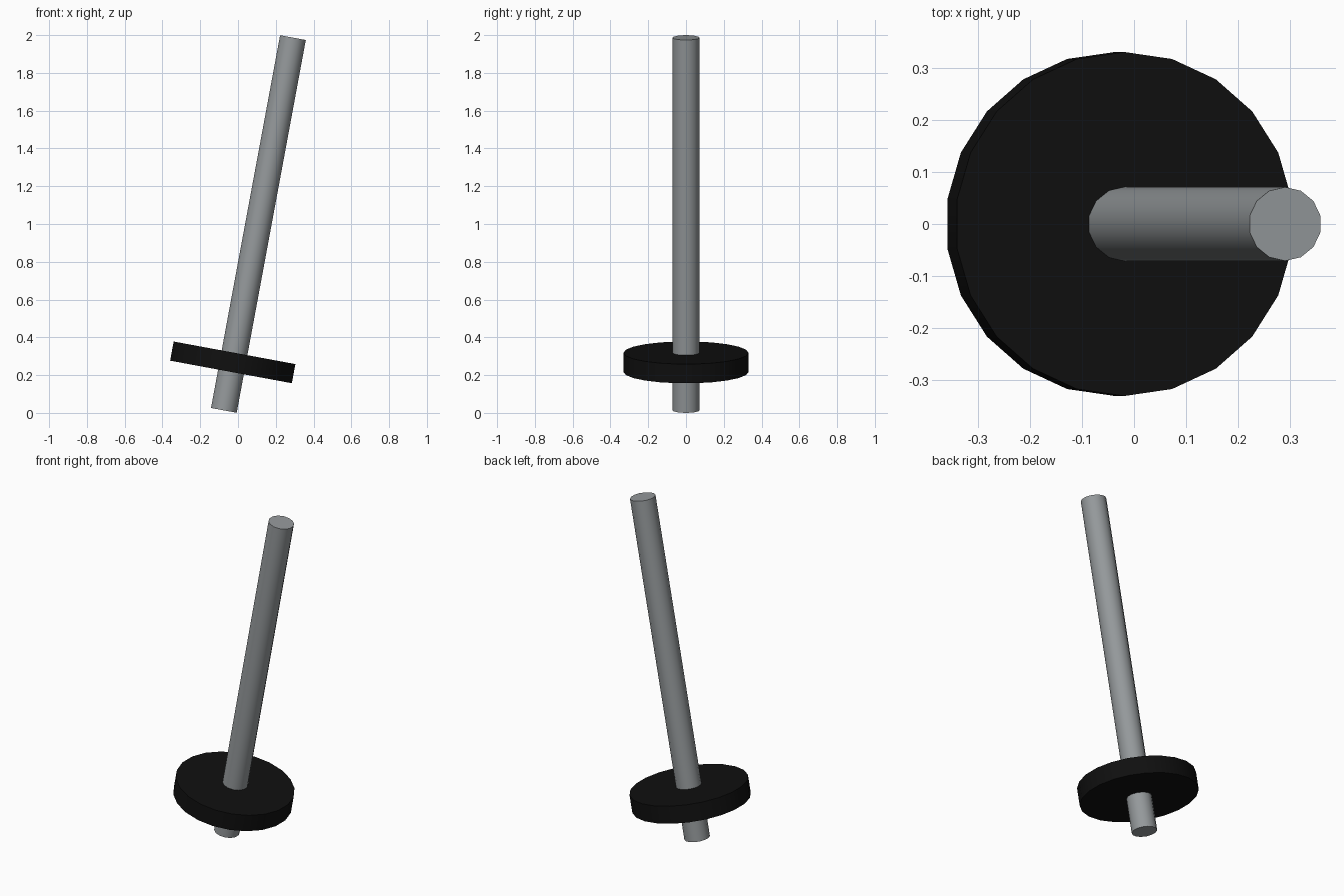
import bpy
from math import radians
from mathutils import Matrix, Vector

cube = bpy.data.objects.get("Cube")
if cube:
    bpy.data.objects.remove(cube, do_unlink=True)

TILT = radians(10.5)


def material(name, rgb):
    mat = bpy.data.materials.new(name)
    mat.use_nodes = True
    color = (*rgb, 1.0)
    mat.diffuse_color = color
    bsdf = next(n for n in mat.node_tree.nodes if n.type == "BSDF_PRINCIPLED")
    bsdf.inputs["Base Color"].default_value = color
    return mat


def tilted_cylinder(name, sides, radius, length, center, mat):
    """Capped cylinder leaning toward +x, smooth sides and sharp rims."""
    bpy.ops.mesh.primitive_cylinder_add(vertices=sides, radius=radius, depth=length,
                                        location=center, rotation=(0, TILT, 0))
    obj = bpy.context.object
    obj.name = obj.data.name = name
    obj.data.materials.append(mat)
    bpy.ops.object.shade_smooth_by_angle(angle=radians(30))
    return obj


steel = material("grey metal", (0.30, 0.32, 0.33))
rubber = material("black rubber", (0.005, 0.005, 0.005))

# Long leaning rod
rod_center = Vector((0.108, 0, 1.0))
tilted_cylinder("rod", 14, 0.071, 2.007, rod_center, steel)

# Thick disc threaded on the lower part of the rod
axis = Matrix.Rotation(TILT, 3, "Y") @ Vector((0, 0, 1))
disc_center = rod_center - axis * 0.745
tilted_cylinder("disc", 22, 0.331, 0.103, disc_center, rubber)
